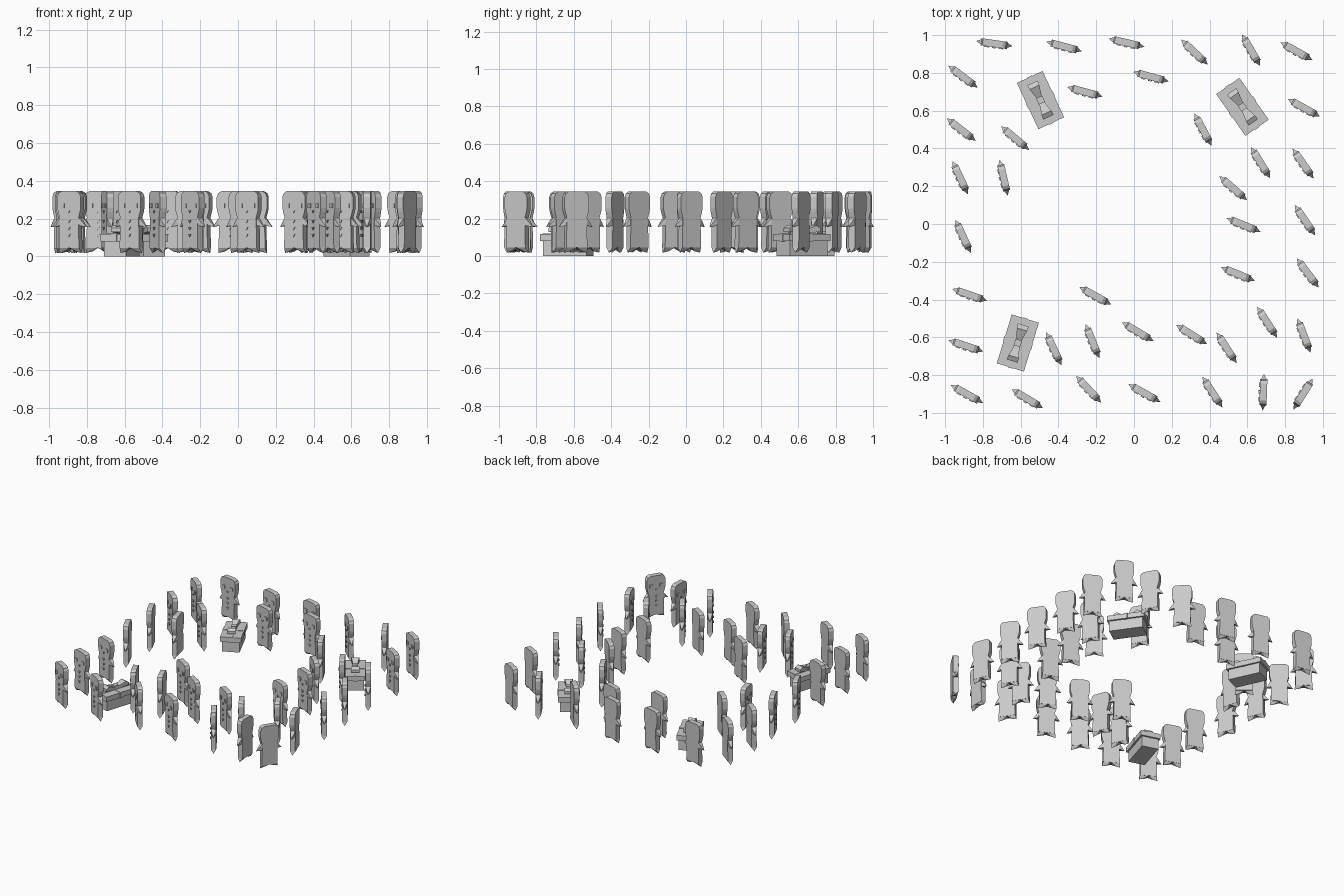
import bpy, bmesh
from math import radians, cos, sin, pi

if "Cube" in bpy.data.objects:
    bpy.data.objects.remove(bpy.data.objects["Cube"])

T = 0.019  # half thickness of a biscuit


def prism(bm, pts, y0, y1):
    """Extrude an x-z outline from y0 to y1."""
    a = [bm.verts.new((x, y0, z)) for x, z in pts]
    b = [bm.verts.new((x, y1, z)) for x, z in pts]
    bm.faces.new(a)
    bm.faces.new(b[::-1])
    n = len(pts)
    for i in range(n):
        j = (i + 1) % n
        bm.faces.new((a[j], a[i], b[i], b[j]))


def hull(bm, pts):
    """Convex solid around a few points."""
    vs = [bm.verts.new(p) for p in pts]
    bmesh.ops.convex_hull(bm, input=vs)


def box(bm, x, y, z0, z1):
    prism(bm, [(-x, z0), (x, z0), (x, z1), (-x, z1)], -y, y)


def finish(bm, name):
    bmesh.ops.recalc_face_normals(bm, faces=bm.faces)
    me = bpy.data.meshes.new(name)
    bm.to_mesh(me)
    bm.free()
    return me


def place(name, me, x, y, angle):
    ob = bpy.data.objects.new(name, me)
    ob.location = (x, y, 0)
    ob.rotation_euler.z = radians(angle)
    bpy.context.collection.objects.link(ob)


# biscuit: head and torso slab
bm = bmesh.new()
half = [(0.06, 0.045), (0.057, 0.205), (0.066, 0.235), (0.07, 0.255),
        (0.07, 0.315), (0.062, 0.335), (0.045, 0.345)]
prism(bm, half + [(-x, z) for x, z in half[::-1]], -T, T)
for s in (-1, 1):
    # arm tapering to a point
    hull(bm, [(s * 0.05, y, z) for y in (-T, T) for z in (0.165, 0.212)]
         + [(s * 0.07, y, 0.19) for y in (-T * 0.7, T * 0.7)] + [(s * 0.097, 0, 0.155)])
    # foot tapering to an edge
    hull(bm, [(s * x, y, 0.047) for x in (0, 0.06) for y in (-T, T)]
         + [(s * 0.066, 0, 0.018), (s * 0.03, 0, 0.026)])
    # eye
    e = 0.012
    cx, cz = s * 0.038, 0.268
    prism(bm, [(cx - e, cz - e), (cx + e, cz - e), (cx + e, cz + e), (cx - e, cz + e)], -T - 0.005, -T)
# mouth and buttons
for z, r in ((0.238, 0.009), (0.187, 0.011), (0.15, 0.011), (0.113, 0.011)):
    tri = [(r * cos(-pi / 2 + i * 2 * pi / 3), z + r * sin(-pi / 2 + i * 2 * pi / 3)) for i in range(3)]
    prism(bm, tri, -T - 0.006, -T)
biscuit = finish(bm, "biscuit_figure")

# x, y, turn of every biscuit
spots = [
    (-.74, .955, -8), (-.37, .94, -15), (-.04, .96, -13), (.32, .91, -43), (.62, .92, -60),
    (.86, .915, -29), (-.905, .78, -37), (.09, .78, -15), (-.26, .70, -15), (-.915, .50, -38),
    (-.63, .455, -40), (.90, .615, -29), (.365, .50, -62), (.67, .325, -58), (.895, .32, -55),
    (-.92, .245, -65), (-.69, .245, -77), (.525, .19, -41), (.905, .02, -56), (.58, -.005, -22),
    (-.905, -.065, -65), (.92, -.26, -53), (.55, -.265, -22), (-.87, -.375, -19), (-.205, -.38, -29),
    (.705, -.52, -57), (.02, -.57, -31), (.305, -.585, -32), (.90, -.59, -69), (.49, -.655, -57),
    (-.22, -.62, -68), (-.425, -.66, -65), (-.89, -.645, -18), (-.885, -.90, -29), (-.565, -.925, -31),
    (-.24, -.875, -47), (.055, -.895, -29), (.415, -.89, -57), (.685, -.89, -92), (.895, -.90, -122)]
for x, y, a in spots:
    place("biscuit_figure", biscuit, x, y, a)

# gift box: base, overhanging lid, ribbon bands
bm = bmesh.new()
box(bm, 0.122, 0.062, 0, 0.082)
box(bm, 0.135, 0.075, 0.08, 0.118)
box(bm, 0.138, 0.014, 0.078, 0.121)
box(bm, 0.014, 0.078, 0.078, 0.121)
# bow loops flaring outwards, and knot
for s in (-1, 1):
    hull(bm, [(s * 0.01, y, z) for y in (-0.013, 0.013) for z in (0.121, 0.135)]
         + [(s * 0.075, y, 0.165) for y in (-0.028, 0.028)]
         + [(s * 0.1, y, z) for y in (-0.03, 0.03) for z in (0.13, 0.15)])
box(bm, 0.018, 0.018, 0.118, 0.15)
gift = finish(bm, "gift_box")
for x, y, a in ((-.495, .656, 115), (.574, .62, 125), (-.615, -.63, 73)):
    place("gift_box", gift, x, y, a)
